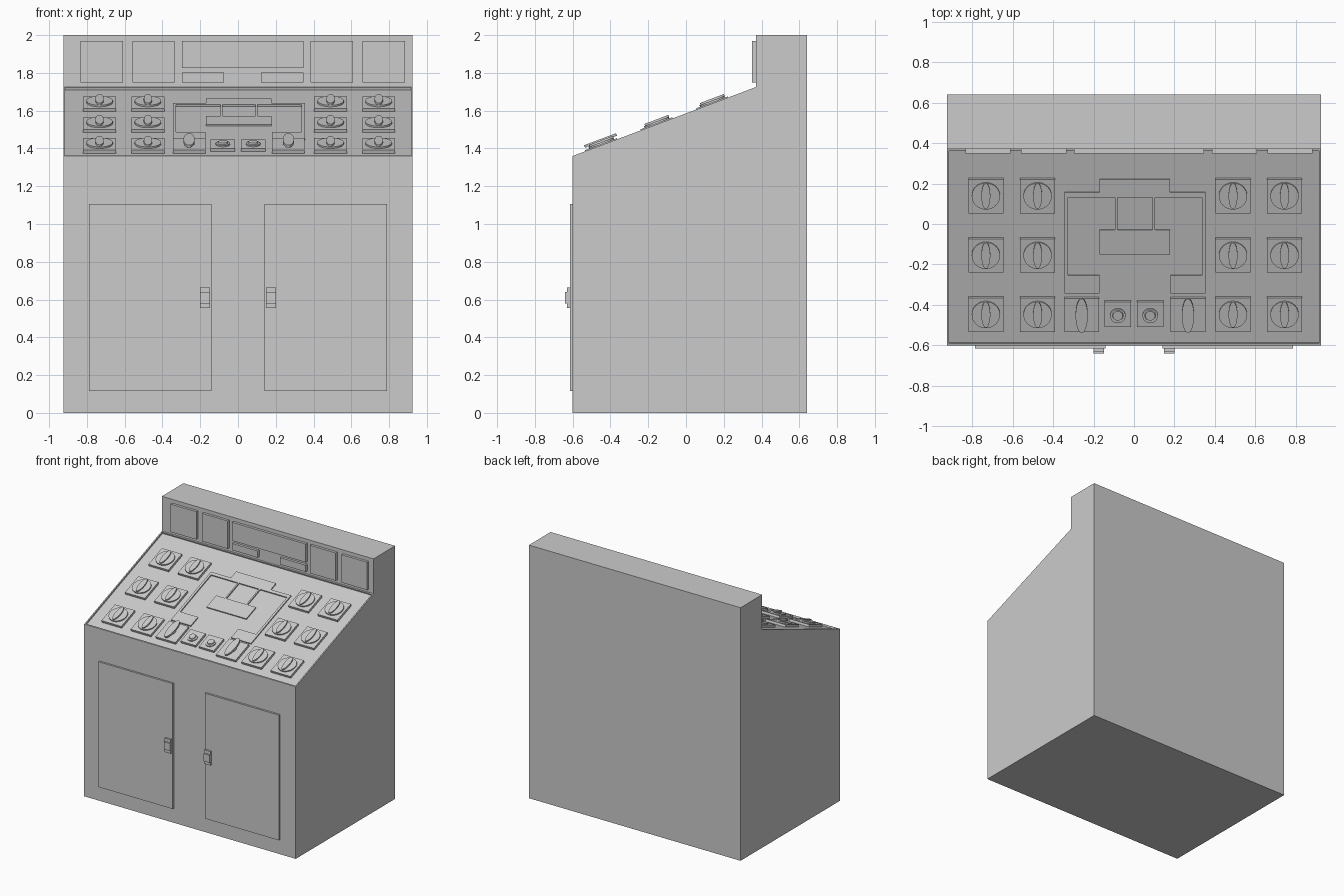
import bpy, bmesh, math
from mathutils import Matrix, Vector

cube = bpy.data.objects.get("Cube")
if cube:
    bpy.data.objects.remove(cube)

grey = bpy.data.materials.new("plain_grey")
grey.use_nodes = True
COLOUR = (0.6, 0.6, 0.6, 1)
grey.diffuse_color = COLOUR
grey.node_tree.nodes["Principled BSDF"].inputs["Base Color"].default_value = COLOUR

HALF_W, FRONT, BACK = 0.925, -0.60, 0.64
DESK_Z, STEP_Y, STEP_Z = 1.36, 0.37, 1.725
RECESS = 0.012
TILT = math.atan2(STEP_Z - DESK_Z, STEP_Y - FRONT)
# Sloping desk frame: origin on the recessed surface below y = 0
DESK = (Matrix.Translation((0, 0, DESK_Z - FRONT * math.tan(TILT)))
        @ Matrix.Rotation(TILT, 4, 'X') @ Matrix.Translation((0, 0, -RECESS)))


def finish(name, bm, matrix=None):
    bmesh.ops.recalc_face_normals(bm, faces=bm.faces)
    mesh = bpy.data.meshes.new(name)
    bm.to_mesh(mesh)
    bm.free()
    mesh.materials.append(grey)
    obj = bpy.data.objects.new(name, mesh)
    bpy.context.collection.objects.link(obj)
    if matrix:
        obj.matrix_world = matrix
    return obj


def add_box(bm, x0, x1, y0, y1, z0, z1):
    m = (Matrix.Translation(((x0 + x1) / 2, (y0 + y1) / 2, (z0 + z1) / 2))
         @ Matrix.Diagonal((x1 - x0, y1 - y0, z1 - z0, 1)))
    bmesh.ops.create_cube(bm, size=1, matrix=m)


def box(name, *extents):
    bm = bmesh.new()
    add_box(bm, *extents)
    return finish(name, bm)


def along(y, h=0.0):
    """Distance up the desk slope for a plan position y at height h."""
    return (y + (h - RECESS) * math.sin(TILT)) / math.cos(TILT)


def desk_box(name, x0, x1, y0, y1, top):
    bm = bmesh.new()
    add_box(bm, x0, x1, along(y0, top), along(y1, top), 0, top)
    return finish(name, bm, DESK)


def desk_disc(name, x, y, rx, ry, h0, h1, taper=1.0):
    """Round or oval prism standing on the desk."""
    bm = bmesh.new()
    m = (Matrix.Translation((x, along(y, h1), (h0 + h1) / 2))
         @ Matrix.Diagonal((rx, ry, h1 - h0, 1)))
    bmesh.ops.create_cone(bm, cap_ends=True, segments=32, radius1=1,
                          radius2=taper, depth=1, matrix=m)
    obj = finish(name, bm, DESK)
    obj.data.shade_smooth()
    obj.data.set_sharp_from_angle(angle=math.radians(35))
    return obj


# Cabinet: side profile extruded across, with a sunken desk surface
bm = bmesh.new()
profile = [(FRONT, 0), (FRONT, DESK_Z), (STEP_Y, STEP_Z), (STEP_Y, 2), (BACK, 2), (BACK, 0)]
side = bm.faces.new([bm.verts.new((-HALF_W, y, z)) for y, z in profile])
ext = bmesh.ops.extrude_face_region(bm, geom=[side])
bmesh.ops.translate(bm, vec=(2 * HALF_W, 0, 0),
                    verts=[v for v in ext["geom"] if isinstance(v, bmesh.types.BMVert)])
bmesh.ops.recalc_face_normals(bm, faces=bm.faces)
slope = [f for f in bm.faces if f.normal.z > 0.5 and f.normal.y < -0.1]
bmesh.ops.inset_region(bm, faces=slope, thickness=0.013)
bmesh.ops.inset_region(bm, faces=slope, thickness=0.0005, depth=-RECESS)
finish("cabinet", bm)

# Cupboard doors with stepped latches
for label, s in (("right", -1), ("left", 1)):
    a, b = sorted((s * 0.14, s * 0.788))
    box(label + "_door", a, b, FRONT - 0.015, FRONT, 0.115, 1.105)
    a, b = sorted((s * 0.148, s * 0.2))
    box(label + "_latch", a, b, -0.63, -0.61, 0.555, 0.665)
    box(label + "_latch_grip", a, b, -0.64, -0.625, 0.58, 0.64)

# Instruments on the upright board
MID = 0.025
for label, s in (("right", -1), ("left", 1)):
    for n, x in (("inner", 0.472), ("outer", 0.747)):
        c = MID + s * x
        box(f"{label}_{n}_meter", c - 0.112, c + 0.112, 0.35, STEP_Y, 1.75, 1.97)
    c = MID + s * 0.21
    box(label + "_label_plate", c - 0.112, c + 0.112, 0.35, STEP_Y, 1.75, 1.803)
box("wide_display", MID - 0.322, MID + 0.322, 0.35, STEP_Y, 1.825, 1.97)

# Rotary switches in three rows of four
for row, y in enumerate((-0.45, -0.157, 0.137)):
    for col, x in enumerate((-0.733, -0.477, 0.49, 0.745)):
        tag = f"_{row + 1}_{col + 1}"
        desk_box("switch_plate" + tag, x - 0.087, x + 0.087, y - 0.084, y + 0.084, 0.018)
        desk_disc("switch_dial" + tag, x, y, 0.07, 0.07, 0.018, 0.027)
        desk_disc("switch_grip" + tag, x, y, 0.022, 0.068, 0.027, 0.037)

# Two large levers and two push buttons
for label, s in (("right", -1), ("left", 1)):
    x = 0.004 + s * 0.263
    desk_box(label + "_lever_plate", x - 0.086, x + 0.086, -0.535, -0.368, 0.018)
    desk_disc(label + "_lever_stem", x, -0.455, 0.028, 0.03, 0.018, 0.032)
    desk_disc(label + "_lever", x, -0.455, 0.03, 0.09, 0.03, 0.044)
    x = s * 0.08
    desk_box(label + "_button_plate", x - 0.065, x + 0.065, -0.51, -0.385, 0.018)
    desk_disc(label + "_button_ring", x, -0.455, 0.038, 0.038, 0.018, 0.025)
    desk_disc(label + "_button", x, -0.455, 0.027, 0.027, 0.025, 0.033, 0.9)

# Raised circuit diagram: bars and blocks
H = 0.009
desk_box("diagram_top_bar", -0.345, 0.355, 0.13, 0.155, H)
desk_box("diagram_top_block", -0.17, 0.178, 0.13, 0.22, H)
desk_box("diagram_middle_block", -0.17, 0.178, -0.15, -0.03, H)
for label, s in (("right", -1), ("left", 1)):
    c = 0.005
    for part, x0, x1, y0, y1 in (("side_bar", 0.332, 0.35, -0.255, 0.13),
                                 ("foot_block", 0.176, 0.35, -0.345, -0.255),
                                 ("post", 0.087, 0.098, -0.03, 0.13)):
        a, b = sorted((c + s * x0, c + s * x1))
        desk_box(f"{label}_diagram_{part}", a, b, y0, y1, H)
